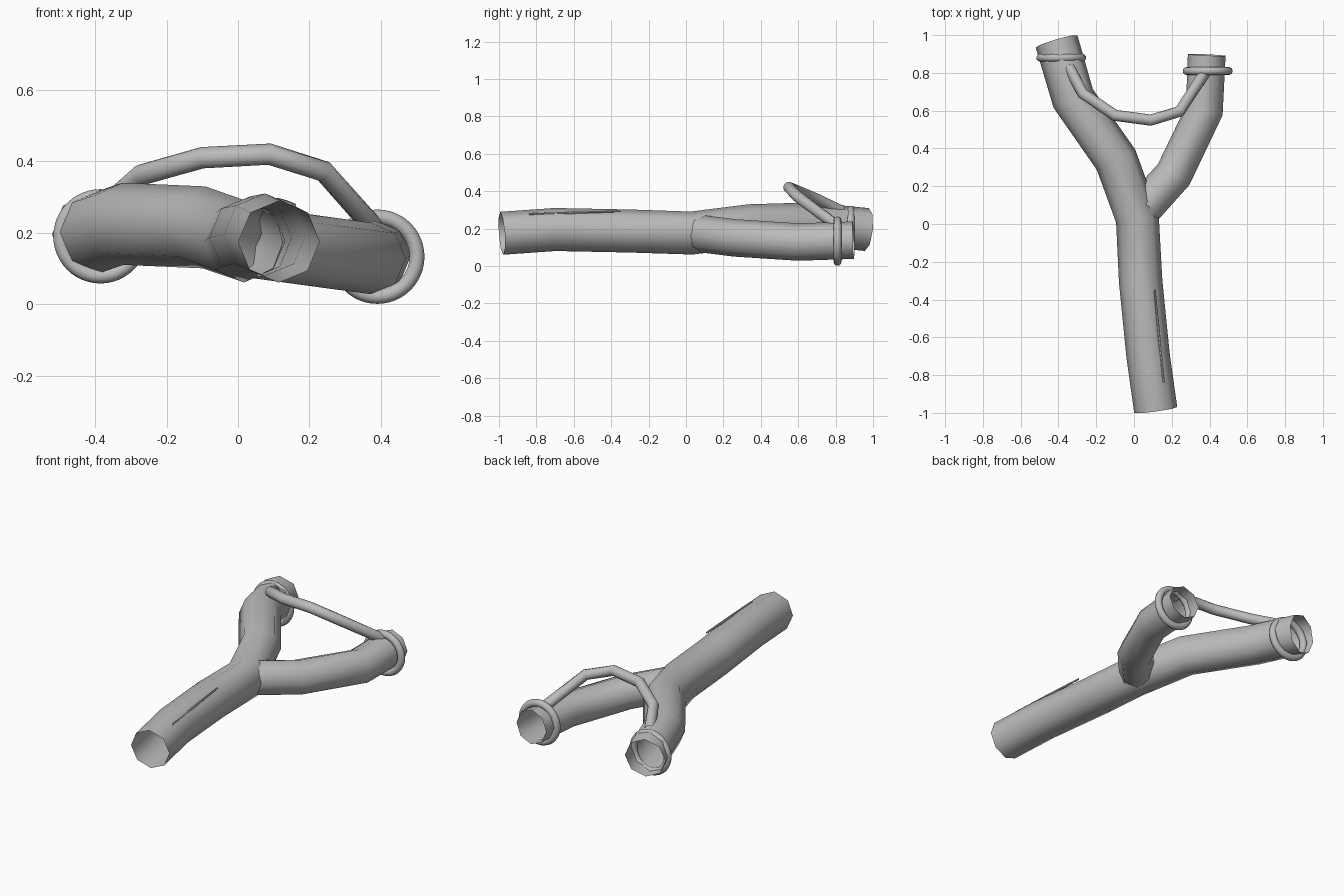
import bpy, bmesh, math
from mathutils import Vector

if "Cube" in bpy.data.objects:
    bpy.data.objects.remove(bpy.data.objects["Cube"])

grey = bpy.data.materials.new("grey")
grey.diffuse_color = (0.5, 0.5, 0.5, 1)
grey.use_nodes = True
grey.node_tree.nodes["Principled BSDF"].inputs["Base Color"].default_value = grey.diffuse_color


def finish(obj):
    obj.data.materials.append(grey)
    bpy.ops.object.select_all(action='DESELECT')
    obj.select_set(True)
    bpy.context.view_layer.objects.active = obj
    bpy.ops.object.shade_smooth_by_angle(angle=math.radians(50))


def tube(name, path, sides, squash=1.0):
    """Open tube; path holds (x, y, z, radius) stations."""
    pts = [Vector(p[:3]) for p in path]
    bm = bmesh.new()
    rings = []
    for i, p in enumerate(pts):
        a = (p - pts[i - 1]).normalized() if i else Vector()
        b = (pts[i + 1] - p).normalized() if i < len(pts) - 1 else Vector()
        d = (a + b).normalized()
        side = d.cross(Vector((0, 0, 1))).normalized()
        up = side.cross(d)
        ring = []
        for k in range(sides):
            t = 2 * math.pi * k / sides
            ring.append(bm.verts.new(
                p + path[i][3] * (side * math.cos(t) + up * math.sin(t) * squash)))
        rings.append(ring)
    for r, s in zip(rings, rings[1:]):
        for k in range(sides):
            n = (k + 1) % sides
            bm.faces.new((r[k], s[k], s[n], r[n]))
    bmesh.ops.recalc_face_normals(bm, faces=bm.faces)
    me = bpy.data.meshes.new(name)
    bm.to_mesh(me)
    bm.free()
    obj = bpy.data.objects.new(name, me)
    bpy.context.collection.objects.link(obj)
    finish(obj)


# Handle running on into the left prong
tube("handle_and_left_prong", [
    (0.115, -0.985, 0.175, 0.115), (0.075, -0.70, 0.195, 0.115),
    (0.035, -0.30, 0.187, 0.115), (0.018, 0.03, 0.176, 0.115),
    (-0.095, 0.34, 0.215, 0.115), (-0.322, 0.665, 0.225, 0.115),
    (-0.41, 0.967, 0.195, 0.115)], 8)

# Right prong, starting inside the handle
tube("right_prong", [
    (0.05, 0.085, 0.172, 0.1), (0.21, 0.262, 0.15, 0.1),
    (0.372, 0.60, 0.128, 0.1), (0.385, 0.895, 0.138, 0.1)], 8)

# Elastic band between the prongs
tube("elastic_band", [
    (-0.345, 0.83, 0.295, 0.03), (-0.27, 0.69, 0.362, 0.03),
    (-0.10, 0.575, 0.41, 0.03), (0.088, 0.55, 0.42, 0.03),
    (0.24, 0.595, 0.372, 0.03), (0.375, 0.80, 0.22, 0.03)], 12)

# Tie rings around the prong tips
for name, loc in (("left_tie_ring", (-0.385, 0.88, 0.19)),
                  ("right_tie_ring", (0.39, 0.81, 0.133))):
    bpy.ops.mesh.primitive_torus_add(
        location=loc, rotation=(math.pi / 2, 0, 0), major_radius=0.111,
        minor_radius=0.021, major_segments=48, minor_segments=12)
    bpy.context.object.name = name
    finish(bpy.context.object)

# Thin raised groove line on the handle
tube("handle_groove", [
    (0.158, -0.84, 0.277, 0.005), (0.133, -0.6, 0.285, 0.007),
    (0.11, -0.35, 0.293, 0.005)], 6)
